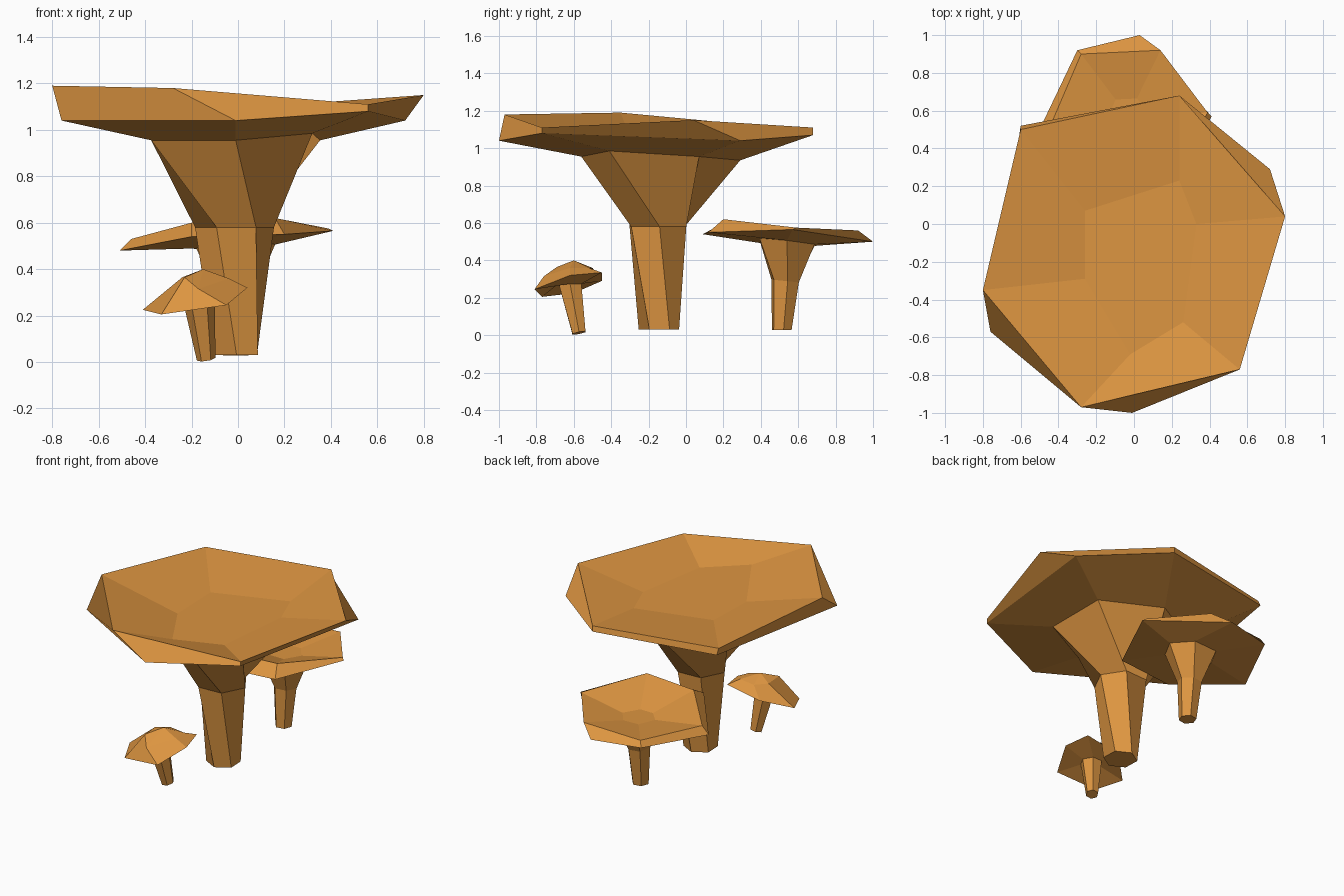
import bpy
import bmesh
from math import cos, sin, radians, tau

SIDES = 6

default_cube = bpy.data.objects.get("Cube")
if default_cube:
    bpy.data.objects.remove(default_cube, do_unlink=True)


def make_material(name, colour):
    material = bpy.data.materials.new(name)
    material.use_nodes = True
    material.diffuse_color = colour
    shader = material.node_tree.nodes["Principled BSDF"]
    shader.inputs["Base Color"].default_value = colour
    shader.inputs["Roughness"].default_value = 0.9
    return material


def hexagon(centre, radius, start, slope=(0, 0)):
    """Six-sided ring, counter-clockwise from the start angle, tilted by slope."""
    x, y, z = centre
    ring = []
    for i in range(SIDES):
        angle = radians(start) + tau * i / SIDES
        dx, dy = radius * cos(angle), radius * sin(angle)
        ring.append((x + dx, y + dy, z + dx * slope[0] + dy * slope[1]))
    return ring


def shrink(ring, centre, factor, height):
    """Smaller copy of a ring, flattened at the given height."""
    x, y = centre
    return [(x + (px - x) * factor, y + (py - y) * factor, height)
            for px, py, pz in ring]


def loft(name, rings, material, close_first=False, close_last=False, apex=None):
    """Skin consecutive rings with flat faces, with optional lids or a peak."""
    bm = bmesh.new()
    loops = [[bm.verts.new(point) for point in ring] for ring in rings]
    for upper, lower in zip(loops, loops[1:]):
        for i in range(SIDES):
            j = (i + 1) % SIDES
            bm.faces.new((upper[i], lower[i], lower[j], upper[j]))
    if close_first:
        bm.faces.new(loops[0])
    if close_last:
        bm.faces.new(list(reversed(loops[-1])))
    if apex:
        peak = bm.verts.new(apex)
        for i in range(SIDES):
            bm.faces.new((peak, loops[0][i], loops[0][(i + 1) % SIDES]))
    bmesh.ops.recalc_face_normals(bm, faces=bm.faces[:])
    mesh = bpy.data.meshes.new(name)
    bm.to_mesh(mesh)
    bm.free()
    mesh.materials.append(material)
    part = bpy.data.objects.new(name, mesh)
    bpy.context.scene.collection.objects.link(part)
    return part


ochre = make_material("mushroom ochre", (0.72, 0.3, 0.052, 1))

# Large mushroom: dished cap on a flaring stalk
large_dish = [(-.02, -.69, 1.08), (.26, -.52, 1.05), (.33, 0, 1.06),
              (.24, .23, 1.06), (-.26, .07, 1.05), (-.26, -.29, 1.04)]
large_rim = [(-.28, -.97, 1.18), (.56, -.77, 1.11), (.8, .04, 1.15),
             (.24, .68, 1.11), (-.6, .5, 1.11), (-.8, -.35, 1.19)]
large_edge = [(-.01, -1, 1.04), (.56, -.77, 1.08), (.72, .29, 1.04),
              (.24, .68, 1.07), (-.6, .52, 1.07), (-.76, -.57, 1.04)]
large_neck = hexagon((-.01, -.14, .955), .42, -90)
large_neck[1] = (.32, -.41, .985)
large_neck[3] = (-.01, .29, .935)
loft("large_cap", [large_dish, large_rim, large_edge, large_neck], ochre,
     close_first=True)
loft("large_stalk",
     [large_neck, hexagon((-.015, -.15, .58), .17, -57),
      hexagon((-.01, -.145, .03), .108, -28)], ochre, close_last=True)

# Medium mushroom behind: thinner dished cap
medium_rim = [(-.2, .2, .6), (.16, .2, .62), (.39, .59, .575),
              (.14, .92, .56), (-.28, .9, .54), (-.46, .48, .53)]
medium_edge = [(-.2, .09, .54), (.2, .12, .55), (.41, .57, .565),
               (.03, 1, .5), (-.3, .92, .5), (-.51, .48, .48)]
medium_neck = hexagon((-.01, .54, .498), .17, -120, slope=(.05, -.11))
medium_dish = shrink(medium_rim, (-.03, .57), .27, .51)
loft("medium_cap", [medium_dish, medium_rim, medium_edge, medium_neck], ochre,
     close_first=True)
loft("medium_stalk",
     [medium_neck, hexagon((-.01, .53, .29), .078, -110, slope=(0, -.1)),
      hexagon((-.01, .512, .028), .056, -110)], ochre, close_last=True)

# Small leaning mushroom in front: domed cap
small_dome = [(-.23, -.69, .365), (-.17, -.76, .315), (-.04, -.62, .36),
              (-.05, -.52, .36), (-.17, -.5, .36), (-.24, -.56, .365)]
small_edge = [(-.33, -.77, .205), (-.05, -.81, .245), (.04, -.62, .32),
              (0, -.45, .335), (-.25, -.45, .29), (-.41, -.6, .225)]
small_neck = hexagon((-.17, -.62, .275), .07, -120)
loft("small_cap", [small_dome, small_edge, small_neck], ochre,
     apex=(-.15, -.6, .4))
loft("small_stalk",
     [small_neck, hexagon((-.137, -.572, .012), .04, -120, slope=(.15, .2))],
     ochre, close_last=True)
